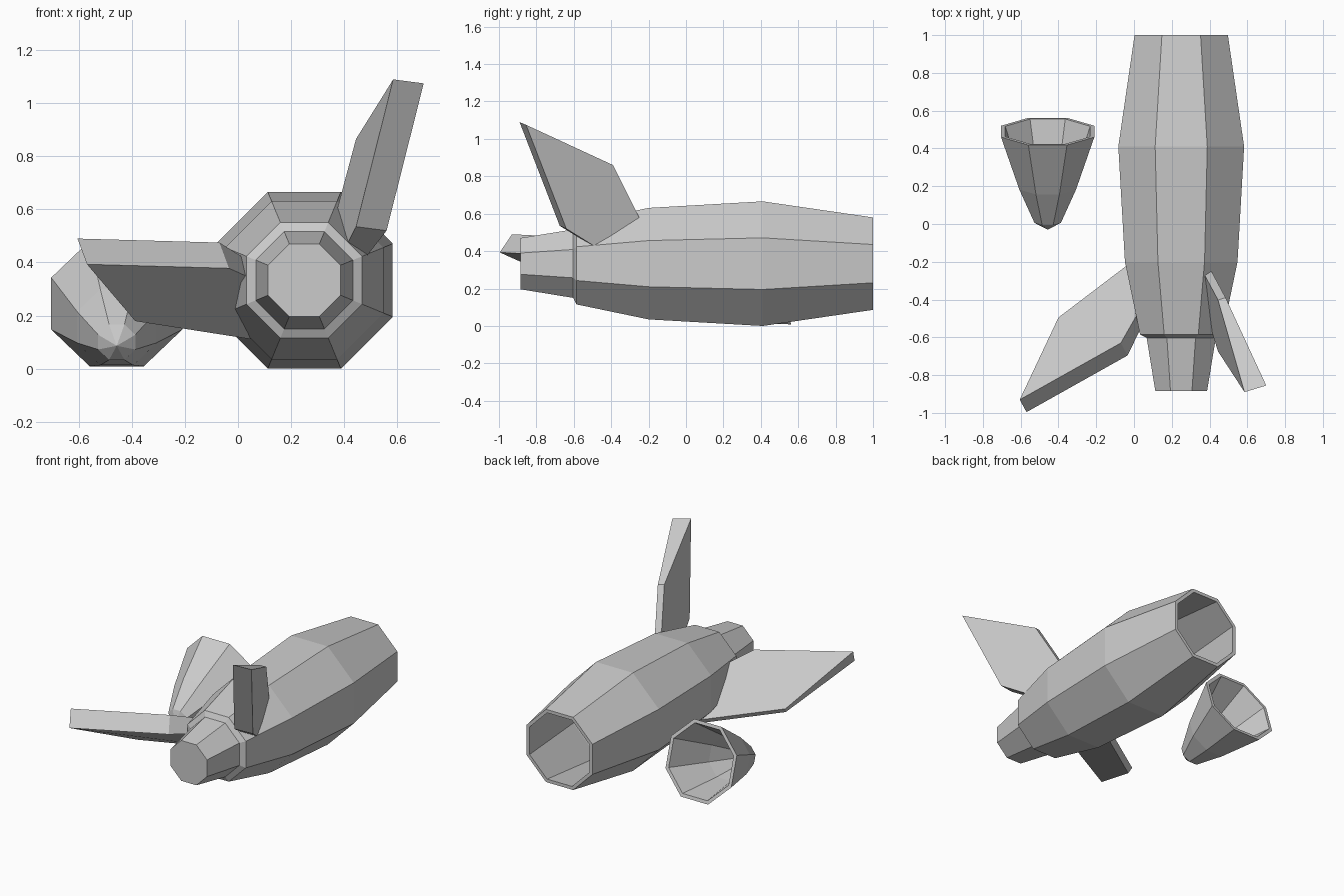
import bpy, bmesh, math
from mathutils import Vector, Matrix

if "Cube" in bpy.data.objects:
    bpy.data.objects.remove(bpy.data.objects["Cube"])

SIDES = 8


def finish(name, bm):
    bmesh.ops.remove_doubles(bm, verts=bm.verts, dist=0.0005)
    bmesh.ops.recalc_face_normals(bm, faces=bm.faces)
    mesh = bpy.data.meshes.new(name)
    bm.to_mesh(mesh)
    bm.free()
    obj = bpy.data.objects.new(name, mesh)
    bpy.context.collection.objects.link(obj)
    return obj


def lathe(name, profile, centre, tilt=0.0):
    """Octagonal shell along y; profile holds (distance, half width across flats)."""
    place = Matrix.Translation(centre) @ Matrix.Rotation(tilt, 4, 'X')
    bm = bmesh.new()
    rings = []
    for y, apothem in profile:
        r = apothem / math.cos(math.pi / SIDES)
        ring = []
        for i in range(SIDES):
            a = (i + 0.5) * 2 * math.pi / SIDES
            ring.append(bm.verts.new(place @ Vector((r * math.cos(a), y, r * math.sin(a)))))
        rings.append(ring)
    for a, b in zip(rings, rings[1:]):
        for i in range(SIDES):
            j = (i + 1) % SIDES
            bm.faces.new((a[i], a[j], b[j], b[i]))
    for (y, apothem), ring in ((profile[0], rings[0]), (profile[-1], rings[-1])):
        if apothem > 0:
            bm.faces.new(ring)
    return finish(name, bm)


def fin(name, outline, thickness):
    """Wedge plate: full thickness at the trailing edge, thin at the leading edge."""
    taper = (1, 0.35, 0.35, 0.65, 1)
    bm = bmesh.new()
    a = [bm.verts.new(p) for p in outline]
    b = [bm.verts.new(Vector(p) + Vector(thickness) * k) for p, k in zip(outline, taper)]
    bm.faces.new(a)
    bm.faces.new(b[::-1])
    for i in range(5):
        j = (i + 1) % 5
        bm.faces.new((a[i], b[i], b[j], a[j]))
    return finish(name, bm)


# Hollow rocket body with its rear nozzle, open at the far end
lathe("rocket_body", [
    (-0.885, 0.137), (-0.603, 0.183), (-0.585, 0.218), (-0.2, 0.298), (0.41, 0.333), (1.0, 0.247),
    (1.0, 0.225), (0.41, 0.311), (-0.2, 0.276), (-0.57, 0.197), (-0.587, 0.162), (-0.865, 0.117)],
    (0.25, 0, 0.333))

# Detached hollow nose cone lying on the ground
lathe("nose_cone", [
    (-0.544, 0), (-0.497, 0.07), (-0.303, 0.15), (0, 0.247),
    (0, 0.225), (-0.295, 0.13), (-0.48, 0.055), (-0.522, 0)],
    (-0.457, 0.49, 0.245), math.radians(17))

# Fins: tip, leading corner, two root corners buried in the body, trailing root corner
fin("left_fin", [
    (-0.605, -0.93, 0.49), (-0.40, -0.495, 0.213), (0.10, -0.115, 0.135),
    (0.09, -0.35, 0.375), (-0.07, -0.63, 0.475)], (0.036, -0.066, -0.097))
fin("upper_fin", [
    (0.70, -0.855, 1.075), (0.485, -0.39, 0.86), (0.375, -0.185, 0.45),
    (0.434, -0.38, 0.358), (0.56, -0.64, 0.52)], (-0.115, -0.035, 0.015))
